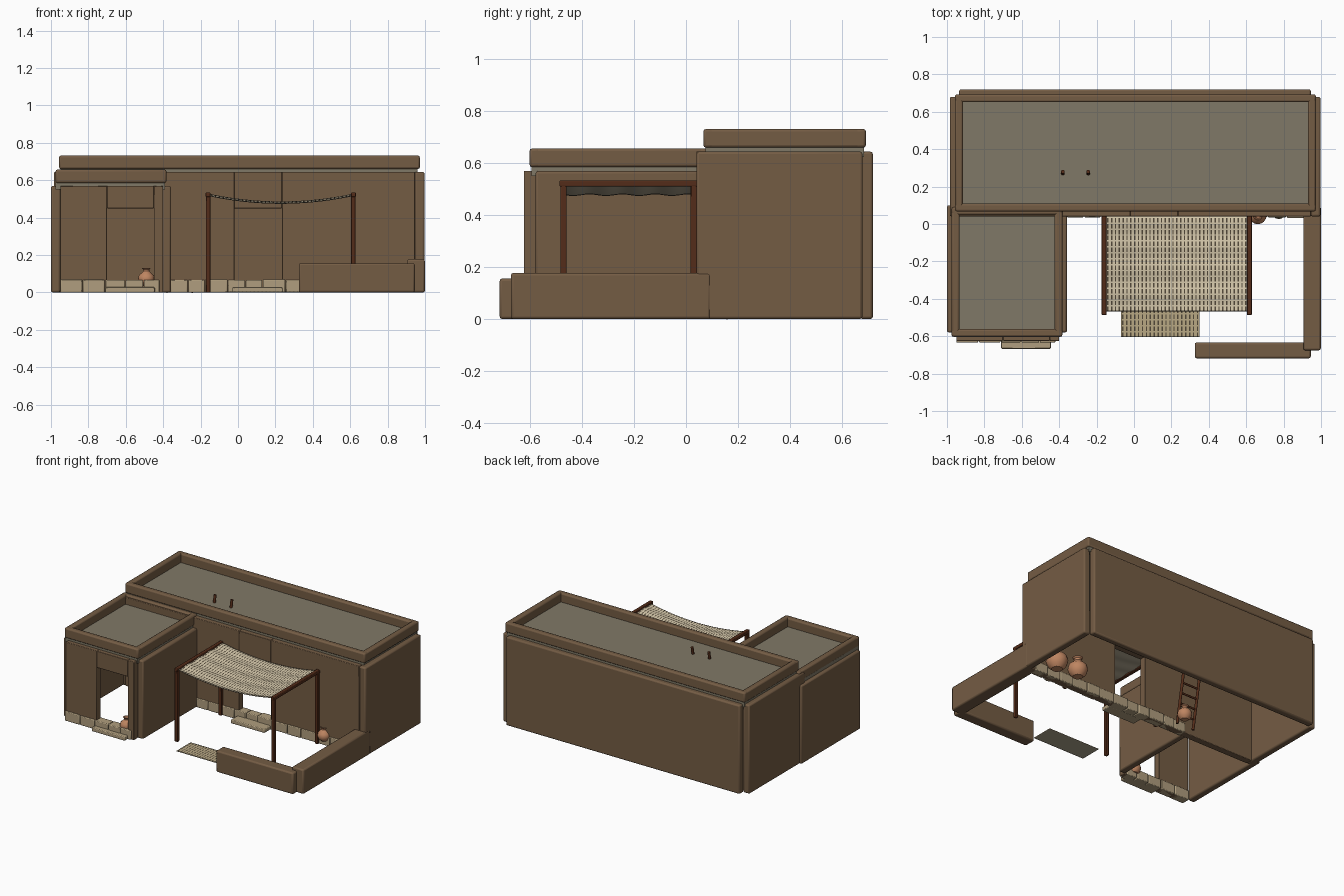
import bpy, math, random
from mathutils import Vector

random.seed(4)
if "Cube" in bpy.data.objects:
    bpy.data.objects.remove(bpy.data.objects["Cube"])


def material(name, rgb):
    lin = [((c / 255 + 0.055) / 1.055) ** 2.4 for c in rgb] + [1]
    m = bpy.data.materials.new(name)
    m.use_nodes = True
    m.diffuse_color = lin
    node = m.node_tree.nodes["Principled BSDF"]
    node.inputs["Base Color"].default_value = lin
    node.inputs["Roughness"].default_value = 0.9
    return m


MUD = material("mud brick", (116, 92, 68))
DECK = material("roof clay", (128, 121, 103))
WOOD = material("dark wood", (84, 44, 25))
CLAY = material("terracotta", (190, 133, 97))
STONE = material("sandstone", (176, 158, 126))
LINEN = material("linen", (212, 199, 170))
REED = material("reed", (184, 168, 132))
DARK = material("dark weave", (82, 72, 57))
BACKING = material("cloth backing", (172, 162, 140))


def mesh_object(name, verts, faces, mats):
    me = bpy.data.meshes.new(name)
    me.from_pydata(verts, [], faces)
    ob = bpy.data.objects.new(name, me)
    bpy.context.collection.objects.link(ob)
    for m in mats:
        me.materials.append(m)
    return ob


def smooth(ob):
    bpy.ops.object.select_all(action='DESELECT')
    ob.select_set(True)
    bpy.context.view_layer.objects.active = ob
    bpy.ops.object.shade_smooth_by_angle(angle=math.radians(40))


def box(name, x, y, z, mat, bevel=0.01):
    verts = [(a, b, c) for a in x for b in y for c in z]
    faces = [(0, 1, 3, 2), (4, 6, 7, 5), (0, 4, 5, 1),
             (2, 3, 7, 6), (0, 2, 6, 4), (1, 5, 7, 3)]
    ob = mesh_object(name, verts, faces, [mat])
    if bevel:
        mod = ob.modifiers.new("soft edges", 'BEVEL')
        mod.width, mod.segments = bevel, 2
        smooth(ob)
    return ob


def rod(name, a, b, r, mat=WOOD):
    a, b = Vector(a), Vector(b)
    bpy.ops.mesh.primitive_cylinder_add(vertices=10, radius=r, depth=(b - a).length,
                                        location=(a + b) / 2)
    ob = bpy.context.object
    ob.rotation_euler = (b - a).to_track_quat('Z', 'Y').to_euler()
    ob.name = name
    ob.data.materials.append(mat)
    smooth(ob)


def wall_with_door(name, x, y, height, door, door_top=0.45):
    box(name + "_left_part", (x[0], door[0]), y, (0, height), MUD, 0.004)
    box(name + "_right_part", (door[1], x[1]), y, (0, height), MUD, 0.004)
    box(name + "_lintel", door, y, (door_top, height), MUD, 0.003)


def parapet(name, x, y, z, t=0.042):
    box(name + "_front", x, (y[0], y[0] + t), z, MUD)
    box(name + "_back", x, (y[1] - t, y[1]), z, MUD)
    box(name + "_right", (x[0], x[0] + t), y, z, MUD)
    box(name + "_left", (x[1] - t, x[1]), y, z, MUD)


def stone_course(name, x0, x1, y):
    # Row of unequal blocks straddling the foot of a wall
    x = x0
    while x < x1 - 0.03:
        w = min(random.uniform(0.085, 0.125), x1 - x)
        d = random.uniform(0, 0.006)
        box(name, (x, x + w - 0.004), (y[0] - d, y[1] + d),
            (0, random.uniform(0.066, 0.071)), STONE, 0.005)
        x += w


def jar(name, x, y, r, z=0):
    profile = [(0, 0), (0.5, 0), (0.82, 0.3), (1, 0.8), (0.88, 1.25), (0.5, 1.6),
               (0.36, 1.75), (0.36, 1.95), (0.52, 2.1), (0.4, 2.1), (0.28, 1.8), (0, 1.7)]
    n = 16
    verts = [(x + r * p * math.cos(math.tau * i / n), y + r * p * math.sin(math.tau * i / n),
              z + r * h) for p, h in profile for i in range(n)]
    faces = [(j * n + i, j * n + (i + 1) % n, (j + 1) * n + (i + 1) % n, (j + 1) * n + i)
             for j in range(len(profile) - 1) for i in range(n)]
    ob = mesh_object(name, verts, faces, [CLAY])
    ob.modifiers.new("merge poles", 'WELD')
    smooth(ob)


def woven_sheet(name, x, y, height, nx, ny, strand, thickness):
    # Thin sheet: pale strands with rows of dark gaps on top, plain underneath
    verts, faces = [], []
    for j in range(ny + 1):
        for i in range(nx + 1):
            u, v = i / nx, j / ny
            verts.append((x[0] + u * (x[1] - x[0]), y[0] + v * (y[1] - y[0]), height(u, v)))
    for j in range(ny):
        for i in range(nx):
            a = j * (nx + 1) + i
            faces.append((a, a + 1, a + nx + 2, a + nx + 1))
    ob = mesh_object(name, verts, faces, [strand, DARK, BACKING, BACKING])
    for k, f in enumerate(ob.data.polygons):
        row, col = divmod(k, nx)
        f.material_index = int(col % 3 == 1 and row % 4 < 3)
    mod = ob.modifiers.new("thickness", 'SOLIDIFY')
    mod.thickness = thickness
    mod.material_offset = 2
    smooth(ob)


# Main house walls
box("main_back_wall", (-0.935, 0.945), (0.67, 0.72), (0, 0.645), MUD)
box("main_right_wall", (-0.985, -0.935), (0.04, 0.68), (0, 0.645), MUD)
box("main_left_wall", (0.945, 0.997), (0.04, 0.68), (0, 0.645), MUD)
wall_with_door("main_front_wall", (-0.935, 0.945), (0.04, 0.09), 0.645, (-0.02, 0.235))
box("main_roof_deck", (-0.95, 0.96), (0.075, 0.685), (0.625, 0.668), DECK, 0)
parapet("main_parapet", (-0.957, 0.972), (0.067, 0.693), (0.66, 0.732))

# Side room walls
box("room_right_wall", (-1, -0.95), (-0.58, 0.1), (0, 0.57), MUD)
box("room_left_wall", (-0.408, -0.358), (-0.58, 0.05), (0, 0.57), MUD)
wall_with_door("room_front_wall", (-0.95, -0.4), (-0.625, -0.577), 0.57, (-0.7, -0.45))
box("room_roof_deck", (-0.975, -0.39), (-0.595, 0.045), (0.55, 0.594), DECK, 0)
parapet("room_parapet", (-0.975, -0.383), (-0.603, 0.09), (0.585, 0.657))

# Courtyard walls
box("courtyard_side_wall", (0.905, 0.999), (-0.675, 0.095), (0, 0.178), MUD)
box("courtyard_front_wall", (0.325, 0.945), (-0.718, -0.633), (0, 0.156), MUD)

# Stone footings and door steps
stone_course("main_footing_stone", -0.36, 0.93, (0.036, 0.094))
stone_course("room_footing_stone", -0.95, -0.4, (-0.63, -0.572))
box("main_door_step", (-0.03, 0.24), (-0.04, 0.04), (0, 0.028), STONE, 0.005)
box("room_door_step", (-0.71, -0.445), (-0.667, -0.6), (0, 0.028), STONE, 0.005)

# Shade frame
for px in (-0.16, 0.617):
    for py in (-0.472, 0.03):
        box("shade_post", (px - 0.012, px + 0.012), (py - 0.012, py + 0.012), (0, 0.52), WOOD, 0.004)
    box("shade_beam", (px - 0.013, px + 0.013), (-0.487, 0.045), (0.51, 0.534), WOOD, 0.004)

# Sagging canopy and ground mat
woven_sheet("shade_canopy", (-0.15, 0.608), (-0.466, 0.04),
            lambda u, v: 0.524 - 0.16 * u * (1 - u) - 0.003 * math.sin(v * math.tau * 4),
            111, 64, LINEN, 0.007)
woven_sheet("ground_mat", (-0.07, 0.35), (-0.605, -0.445), lambda u, v: 0.006, 60, 20, REED, 0.004)

# Ladder rising through the roof
foot, top = Vector((0, 0.15, 0)), Vector((0, 0.28, 0.72))
for sx in (-0.38, -0.245):
    rod("ladder_rail", foot + Vector((sx, 0, 0)), top + Vector((sx, 0, 0)), 0.01)
for i in range(1, 9):
    p = foot.lerp(top, i / 10)
    rod("ladder_rung", p + Vector((-0.38, 0, 0)), p + Vector((-0.245, 0, 0)), 0.007)

# Clay jars
jar("courtyard_jar", 0.662, 0.045, 0.046, 0.03)
jar("large_store_jar", 0.82, 0.19, 0.075)
jar("tall_store_jar", 0.65, 0.2, 0.068)
jar("ladder_jar", -0.25, 0.22, 0.05)
jar("doorway_jar", -0.49, -0.58, 0.045, 0.035)

# Grain heap against the wall
bpy.ops.mesh.primitive_cone_add(vertices=12, radius1=0.034, radius2=0.004, depth=0.13,
                                location=(0.775, 0.06, 0.065))
bpy.context.object.name = "grain_heap"
bpy.context.object.data.materials.append(STONE)
